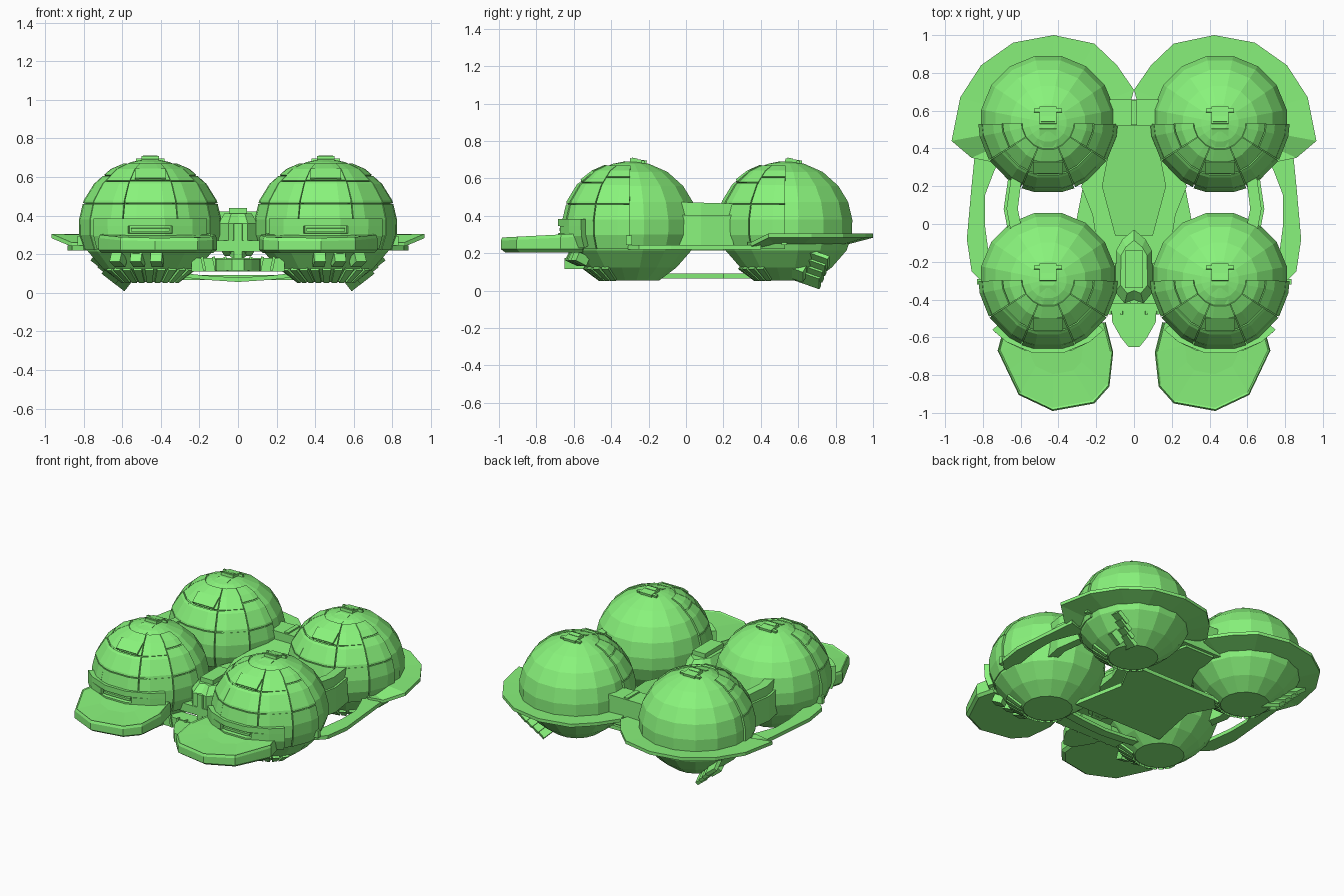
import bpy, bmesh, math
from mathutils import Vector, Matrix

if "Cube" in bpy.data.objects:
    bpy.data.objects.remove(bpy.data.objects["Cube"])

green = bpy.data.materials.new("hull_green")
green.diffuse_color = (0.25, 0.9, 0.2, 1)
green.use_nodes = True
green.node_tree.nodes["Principled BSDF"].inputs["Base Color"].default_value = green.diffuse_color
CX, REAR_Y, FRONT_Y = 0.455, 0.535, -0.295
PROFILE = [(0.155, 0.055), (0.25, 0.125), (0.33, 0.215), (0.36, 0.30), (0.361, 0.38),
           (0.338, 0.475), (0.285, 0.56), (0.20, 0.635), (0.10, 0.678), (0.04, 0.69)]


def add(name, verts, faces, sides=(1,)):
    """Make a flat-shaded mesh; sides=(1,-1) also adds its mirror image."""
    for s in sides:
        bm = bmesh.new()
        vs = [bm.verts.new((s * v[0], v[1], v[2])) for v in verts]
        for f in faces:
            bm.faces.new([vs[i] for i in f])
        bmesh.ops.recalc_face_normals(bm, faces=bm.faces)
        label = name if len(sides) == 1 else name + ("_right" if s > 0 else "_left")
        me = bpy.data.meshes.new(label)
        bm.to_mesh(me)
        bm.free()
        me.materials.append(green)
        bpy.context.collection.objects.link(bpy.data.objects.new(label, me))


def loft(name, rings, sides=(1,)):
    """Skin equal-sized closed rings and cap both ends."""
    n, m = len(rings[0]), len(rings)
    faces = [(i * n + j, i * n + (j + 1) % n, (i + 1) * n + (j + 1) % n, (i + 1) * n + j)
             for i in range(m - 1) for j in range(n)]
    faces += [tuple(range(n)), tuple(range((m - 1) * n, m * n))]
    add(name, [v for r in rings for v in r], faces, sides)


def prism(name, pts, low, high, sides=(1,)):
    """Extrude an xy outline between two heights (numbers or functions of x, y)."""
    h = lambda f, p: f(*p) if callable(f) else f
    loft(name, [[(*p, h(low, p)) for p in pts], [(*p, h(high, p)) for p in pts]], sides)


def box(name, c, size, rot=(0, 0, 0), sides=(1,)):
    m = (Matrix.Rotation(math.radians(rot[2]), 3, 'Z') @ Matrix.Rotation(math.radians(rot[1]), 3, 'Y')
         @ Matrix.Rotation(math.radians(rot[0]), 3, 'X'))
    ring = [(-.5, -.5), (.5, -.5), (.5, .5), (-.5, .5)]
    loft(name, [[Vector(c) + m @ Vector((x * size[0], y * size[1], z * size[2])) for x, y in ring]
                for z in (-.5, .5)], sides)


def radius(z):
    for (r0, z0), (r1, z1) in zip(PROFILE, PROFILE[1:]):
        if z <= z1:
            return r0 + (r1 - r0) * (z - z0) / (z1 - z0)
    return PROFILE[-1][0]


def on_pod(cy, az, z, out=0.0):
    a, k = math.radians(az), (z - 0.36) / 0.34
    r = radius(z) + out * math.sqrt(max(0.05, 1 - k * k))
    return (CX + r * math.cos(a), cy + r * math.sin(a), z + out * k)


def panel(name, cy, a0, a1, z0, z1, out=0.014):
    """Curved armour plate hugging a pod."""
    inner = [v for v in (11.25 + 22.5 * k for k in range(-10, 10)) if a0 + 2 < v < a1 - 2]
    zs = [z0] + [z for _, z in PROFILE if z0 + .01 < z < z1 - .01] + [z1]
    rings = [[on_pod(cy, a, z, out) for z in zs] + [on_pod(cy, a, z, -0.012) for z in reversed(zs)]
             for a in [a0] + inner + [a1]]
    loft(name, rings, (1, -1))


LR = (1, -1)
for tag, cy in (("rear", REAR_Y), ("front", FRONT_Y)):
    # Main pod, sixteen-sided, with flat base
    loft(tag + "_pod", [[(CX + r * math.cos(a), cy + r * math.sin(a), z)
         for a in (math.radians(11.25 + 22.5 * k) for k in range(16))] for r, z in PROFILE], LR)
    # Armour plates on the forward half, separated by seams
    for i, (a0, a1) in enumerate([(-179, -148), (-147, -113), (-112, -68), (-67, -33), (-32, -1)]):
        edge = i in (0, 4)
        for j, (z0, z1) in enumerate([(0.225, 0.458), (0.463, 0.60 if edge else 0.572),
                                      (0.605 if edge else 0.577, 0.662)]):
            panel(f"{tag}_plate_{i}_{j}", cy, a0, a1, z0, z1, 0.012 if i == 2 else 0.008)
    # Louvres around the lower front
    for i in range(9):
        panel(f"{tag}_louvre_{i}", cy, -150 + i * 14, -140 + i * 14, 0.062, 0.125, 0.012)
    # Crown hatch and brow ridge
    box(tag + "_crown_cap", (CX, cy + 0.04, 0.692), (0.09, 0.09, 0.02), (-8, 0, 0), LR)
    box(tag + "_crown_vent", (CX, cy + 0.02, 0.70), (0.075, 0.03, 0.018), (-12, 0, 0), LR)
    box(tag + "_crown_bar", (CX, cy + 0.065, 0.688), (0.15, 0.018, 0.015), (-12, 0, 0), LR)
    box(tag + "_brow_ridge", (CX, cy - 0.10, 0.66), (0.09, 0.15, 0.025), (16, 0, 0), LR)
    box(tag + "_brow_block", (CX, cy - 0.225, 0.604), (0.16, 0.08, 0.04), (38, 0, 0), LR)
    # Side lug at the plate seam
    box(tag + "_side_lug", (CX + 0.355, cy - 0.01, 0.27), (0.045, 0.03, 0.05), (0, 0, 0), LR)

# Curved face band over each visor; four plates leave the slit open
for part, a0, a1, z0, z1 in (("top", -138, -42, .348, .382), ("bottom", -138, -42, .24, .312),
                             ("inner", -138, -107, .312, .348), ("outer", -73, -42, .312, .348)):
    panel("face_band_" + part, FRONT_Y, a0, a1, z0, z1, .036)
panel("slit_bar", FRONT_Y, -105, -75, .322, .336, .028)

# Front visors: thick peaks with a raised rim and a dished top
visor = [(.15, -.52), (.11, -.68), (.13, -.86), (.21, -.95), (.43, -.99), (.61, -.905), (.67, -.78),
         (.722, -.67), (.69, -.55)]
def visor_ring(k, z):
    return [(.43 + (x - .43) * k, -.60 + (y + .60) * k, z + (0.05 * (y + .98) if z > .25 else 0)) for x, y in visor]
loft("visor", [visor_ring(.94, .205), visor_ring(1, .222), visor_ring(1, .268), visor_ring(.98, .285),
               visor_ring(.955, .28), visor_ring(.5, .285)], LR)

# Rear brims: swept sections around the back pods
outer = [(.03, .60), (.0, .71), (.09, .84), (.21, .955), (.425, 1.0), (.64, .96), (.81, .84), (.92, .67),
         (.966, .44), (.86, .35), (.76, .33)]
rings = []
for i, (x, y) in enumerate(outer):
    d = Vector((x - CX, y - REAR_Y, 0)).normalized() * 0.32
    px, py = CX + d.x, REAR_Y + d.y
    drop = 0.045 if i > 8 else 0
    rings.append([(x, y, .283 - drop), (x, y, .305 - drop), (px, py, .30 - drop), (px, py, .245 - drop / 3)])
loft("rear_brim", rings, LR)

# Side running boards between front and rear pods
board = [(.70, .36), (.84, .40), (.86, .20), (.885, -.08), (.86, -.25), (.80, -.31), (.74, -.31), (.77, -.15),
         (.79, 0), (.79, .15), (.74, .28)]
prism("running_board", board, .22, .245, LR)

# Curved upright link walls between pods, with a slimmer rail on top
link = [(.62, .30), (.665, .25), (.69, .08), (.665, -.05), (.63, -.12), (.59, -.10), (.61, -.02), (.63, .08), (.61, .24)]
prism("link_wall", link, .235, .405, LR)
prism("link_rail", [(x - .015, y) for x, y in link], .40, lambda x, y: .473 - .03 * y, LR)

# Central hull: deck, keel plate and cross pieces
deck = [(.11, .64), (.16, .40), (.28, .20), (.22, .05), (.20, -.08), (.24, -.25), (.15, -.42)]
prism("central_deck", deck + [(-x, y) for x, y in reversed(deck)], .215,
      lambda x, y: .25 if abs(x) > .2 else .27)
prism("deck_spine", [(-.10, .56), (.10, .56), (.17, .20), (.10, -.06), (-.10, -.06), (-.17, .20)], .26,
      lambda x, y: .30 + .12 * max(0, y))
prism("keel_plate", [(-.40, .44), (.40, .44), (.27, .20), (.34, -.16), (-.34, -.16), (-.27, .20)], .066, .092)
box("rear_bridge", (0, .59, .33), (.26, .14, .18))
box("rear_bridge_cap", (0, .59, .415), (.03, .13, .03))
prism("rear_bridge_web", [(-.16, .66), (.16, .66), (.16, .40), (-.16, .40)], .23, .29)

# Central cockpit block with pointed tail and nose
cockpit = [(0, -.03), (.06, -.08), (.095, -.14), (.10, -.36), (.05, -.42), (0, -.40), (-.05, -.42), (-.10, -.36),
           (-.095, -.14), (-.06, -.08)]
loft("cockpit", [[(x * k, -.23 + (y + .23) * k, z) for x, y in cockpit]
                 for k, z in ((.7, .19), (1, .24), (1, .36), (.72, .41))])
box("cockpit_hatch", (0, -.24, .42), (.095, .20, .04))
prism("cockpit_fin", [(-.045, -.36), (.045, -.36), (.02, -.42), (-.02, -.42)], lambda x, y: .17 + .3 * (y + .43), .36)
box("cockpit_arm", (.14, -.25, .29), (.12, .10, .07), (0, 15, 10), LR)

# Nose tongue and lower cross braces
tongue = [(.12, -.36), (.115, -.52), (.07, -.60), (.03, -.65)]
prism("nose_tongue", tongue + [(-x, y) for x, y in reversed(tongue)], .115, .175)
box("nose_cross_plate", (0, -.42, .145), (.48, .10, .07))
for i in range(3):
    box(f"nose_rib_{i}", (.06 + i * .06, -.47, .15), (.015, .02, .075), (0, 12, 0), LR)
brace = [(-.32, .085), (-.18, .068), (0, .056), (.18, .068), (.32, .085)]
loft("lower_brace", [[(x, -.34, z), (x, -.28, z), (x, -.28, z + .022), (x, -.34, z + .022)] for x, z in brace])

# Stacked exhaust fins beneath the rear pods, small vents ahead
for i in range(4):
    box(f"exhaust_fin_{i}", (.58 + .035 * i, .58 + .015 * i, .092 + .035 * i), (.09, .30, .024), (-24, -38, 0), LR)
box("exhaust_core", (.61, .56, .15), (.09, .20, .13), (-24, -38, 0), LR)
for i in range(3):
    box(f"front_vent_{i}", (.62 - .10 * i, -.565 - .018 * i, .17), (.06, .07, .05), (-25, 0, 28 - 10 * i), LR)
